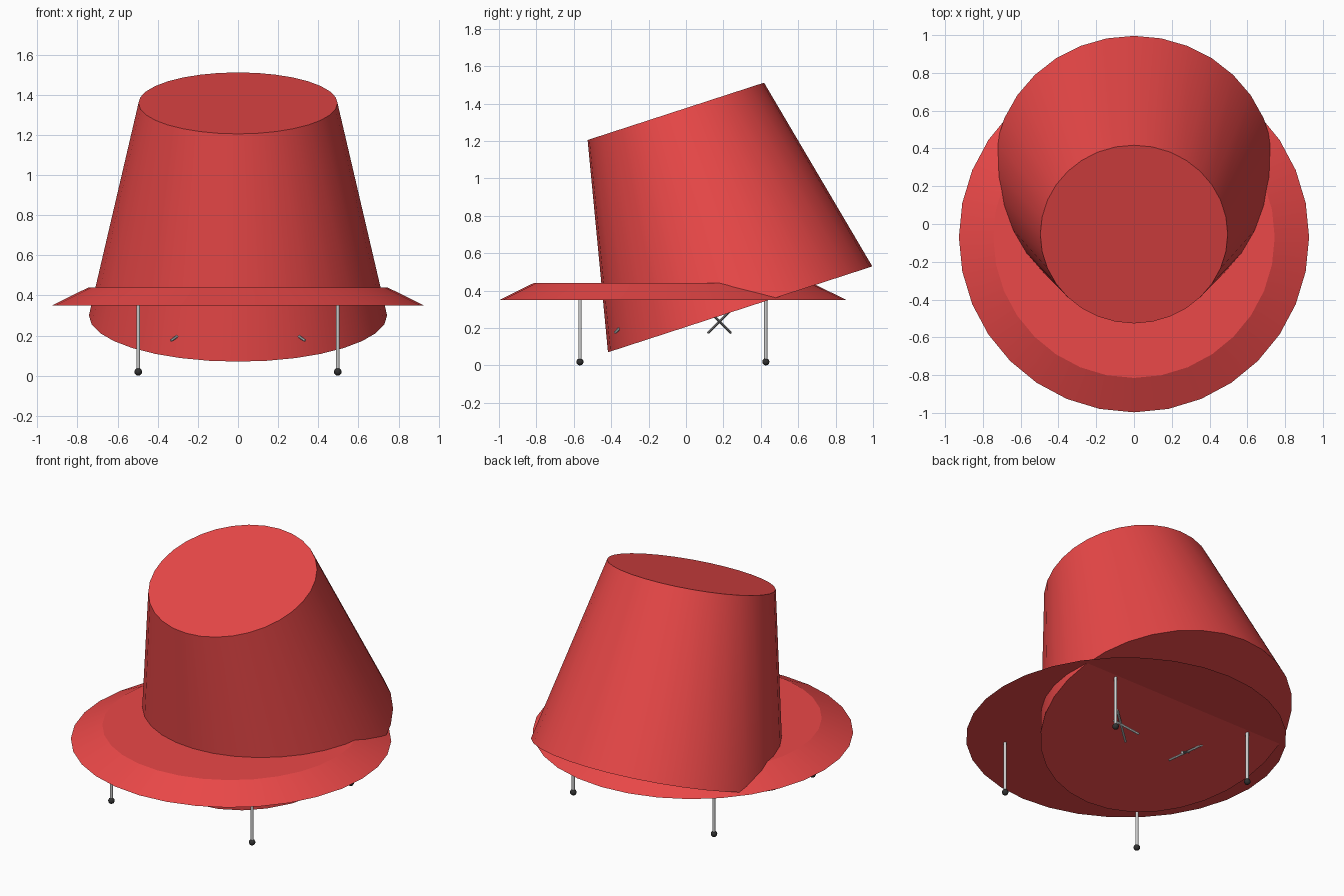
import bpy
from math import radians
from mathutils import Vector

if "Cube" in bpy.data.objects:
    bpy.data.objects.remove(bpy.data.objects["Cube"])

CENTRE_Y = -0.07   # middle of the brim and leg layout


def material(name, rgb):
    m = bpy.data.materials.new(name)
    m.diffuse_color = (*rgb, 1)
    m.use_nodes = True
    m.node_tree.nodes["Principled BSDF"].inputs["Base Color"].default_value = m.diffuse_color
    return m


red = material("red", (0.83, 0.065, 0.065))
dark = material("dark", (0.03, 0.03, 0.03))


def finish(name, mat=None):
    ob = bpy.context.object
    ob.name = name
    if mat:
        ob.data.materials.append(mat)
    bpy.ops.object.shade_smooth_by_angle(angle=radians(25))
    return ob


def frustum(name, p0, p1, r0, r1, sides, mat=None, tilt=None):
    """Capped cone or rod running from p0 to p1."""
    p0, p1 = Vector(p0), Vector(p1)
    axis = p1 - p0
    rot = tilt if tilt else axis.to_track_quat('Z', 'Y').to_euler()
    bpy.ops.mesh.primitive_cone_add(vertices=sides, radius1=r0, radius2=r1,
                                    depth=axis.length, location=(p0 + p1) / 2,
                                    rotation=rot)
    return finish(name, mat)


# Tilted body
frustum("body", (0, 0.29, 0.30), (0, -0.055, 1.358), 0.743, 0.496, 32, red,
        (radians(18), 0, 0))

# Bevelled brim
frustum("brim", (0, CENTRE_Y, 0.35), (0, CENTRE_Y, 0.44), 0.927, 0.745, 32, red,
        (0, 0, 0.0))

for sx, side in ((-1, "left"), (1, "right")):
    for sy, end in ((-1, "front"), (1, "back")):
        tag = f"{end}_{side}"
        x, y = sx * 0.497, CENTRE_Y + sy * 0.497

        # Leg with a ball foot
        frustum(f"{tag}_leg", (x, y, 0.02), (x, y, 0.36), 0.009, 0.009, 12)
        bpy.ops.mesh.primitive_uv_sphere_add(segments=16, ring_count=8,
                                             radius=0.019, location=(x, y, 0.019))
        finish(f"{tag}_foot", dark)

        # Crossed braces halfway between the leg and the middle
        mid = Vector((x / 2, CENTRE_Y + sy * 0.249, 0.235))
        for k in (-1, 1):
            half = Vector((sx * sy * 0.085, k * 0.06, 0.06))
            frustum(f"{tag}_brace_{'a' if k < 0 else 'b'}",
                    mid - half, mid + half, 0.007, 0.007, 8)
